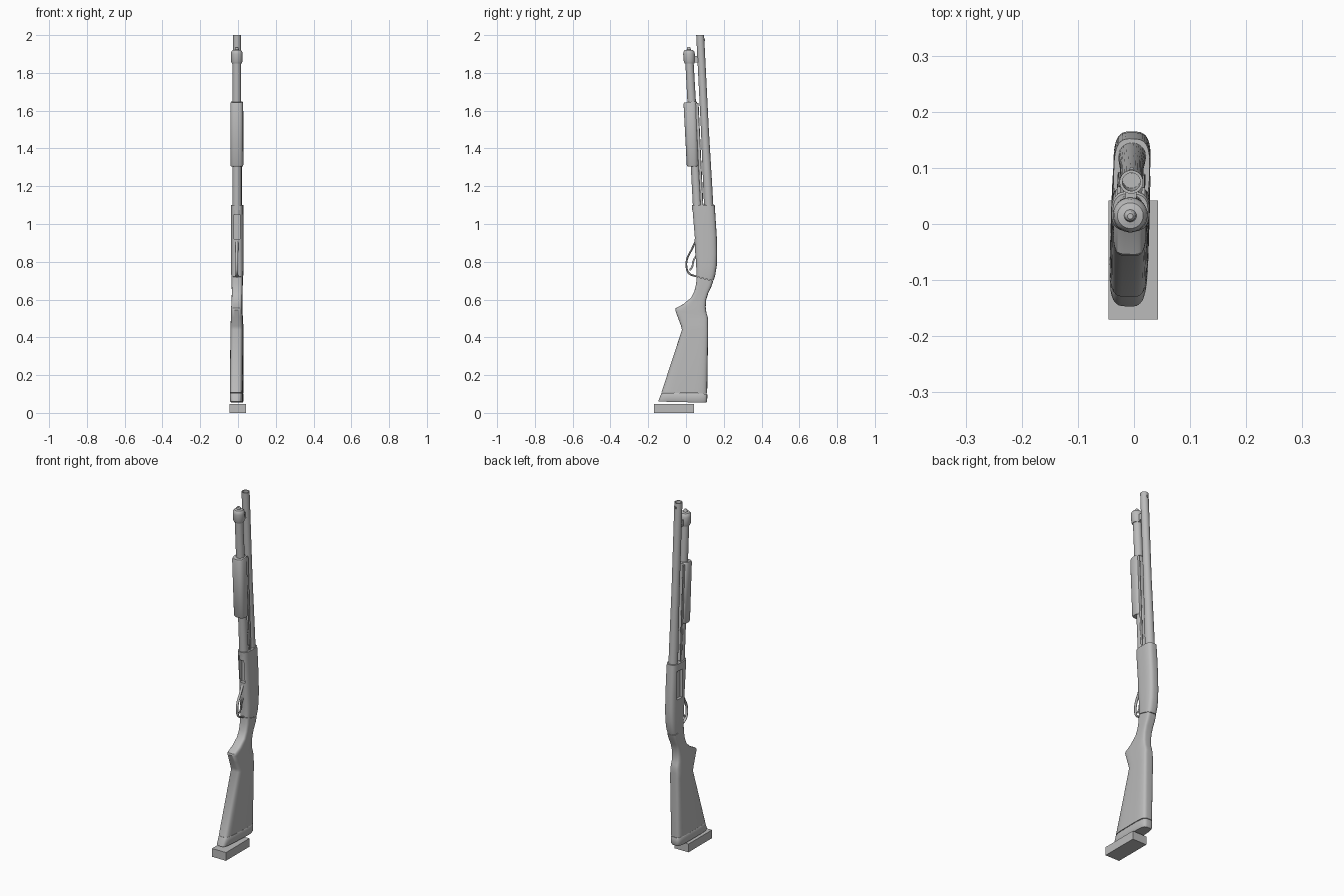
import bpy, bmesh
from math import cos, sin, pi, copysign, radians

cube = bpy.data.objects.get("Cube")
if cube:
    bpy.data.objects.remove(cube)

grey = bpy.data.materials.new("plain grey")
grey.use_nodes = True
COLOUR = (0.5, 0.5, 0.5, 1)
grey.diffuse_color = COLOUR
grey.node_tree.nodes["Principled BSDF"].inputs["Base Color"].default_value = COLOUR


def finish(obj, angle=35):
    """Give an object its colour, shading and the slight turn of the whole gun."""
    obj.data.materials.append(grey)
    obj.location.x = -0.007
    obj.rotation_euler.z = -0.03
    bpy.ops.object.select_all(action='DESELECT')
    obj.select_set(True)
    bpy.context.view_layer.objects.active = obj
    if obj.type == 'MESH':
        bpy.ops.object.shade_smooth_by_angle(angle=radians(angle))
    return obj


def mesh_object(name, bm):
    bmesh.ops.recalc_face_normals(bm, faces=bm.faces)
    mesh = bpy.data.meshes.new(name)
    bm.to_mesh(mesh)
    bm.free()
    obj = bpy.data.objects.new(name, mesh)
    bpy.context.collection.objects.link(obj)
    return obj


def loft(name, sections, power=2.0, sides=32, x=0):
    """Skin rounded sections (front y, front z, back y, back z, half width)."""
    bm = bmesh.new()
    rings = []
    for y0, z0, y1, z1, half in sections:
        ring = []
        for i in range(sides):
            a = 2 * pi * (i + 0.5) / sides
            u = copysign(abs(cos(a)) ** (2 / power), cos(a))
            t = 0.5 + 0.5 * copysign(abs(sin(a)) ** (2 / power), sin(a))
            ring.append(bm.verts.new((x + u * half, y0 + t * (y1 - y0), z0 + t * (z1 - z0))))
        rings.append(ring)
    for a, b in zip(rings, rings[1:]):
        for i in range(sides):
            j = (i + 1) % sides
            bm.faces.new((a[i], a[j], b[j], b[i]))
    bm.faces.new(rings[0])
    bm.faces.new(rings[-1])
    return finish(mesh_object(name, bm))


def tube(name, profile, axis, sides=32):
    """Turned part: profile of (z, radius) along a leaning axis y(z)."""
    return loft(name, [(axis(z) - r, z, axis(z) + r, z, r) for z, r in profile], sides=sides)


def box(name, x, y, z):
    bm = bmesh.new()
    bmesh.ops.create_cube(bm, size=1)
    for v in bm.verts:
        v.co = [lo + (c + 0.5) * (hi - lo) for c, (lo, hi) in zip(v.co, (x, y, z))]
    return mesh_object(name, bm)


def rod(name, points, radius, flat=1.0):
    """Bent rod through a few (y, z) points."""
    curve = bpy.data.curves.new(name, 'CURVE')
    curve.dimensions = '3D'
    curve.bevel_depth = radius
    curve.bevel_resolution = 3
    curve.use_fill_caps = True
    spline = curve.splines.new('BEZIER')
    spline.bezier_points.add(len(points) - 1)
    for p, (y, z) in zip(spline.bezier_points, points):
        p.co = (0, y, z)
        p.handle_left_type = p.handle_right_type = 'AUTO'
    obj = bpy.data.objects.new(name, curve)
    bpy.context.collection.objects.link(obj)
    obj.scale.x = flat
    return finish(obj)


def barrel_y(z):
    return 0.075 + 0.05 * (2 - z)


def magazine_y(z):
    return 0.016 + 0.055 * (1.9 - z)


# Barrel with open muzzle, sight bead and hanger ring
tube("barrel", [(1.05, 0.025), (1.2, 0.024), (1.5, 0.021), (2, 0.021), (2, 0.016), (1.9, 0.016)], barrel_y)
loft("sight_bead", [(0.09, 1.968, 0.102, 1.968, 0.004), (0.09, 1.98, 0.102, 1.98, 0.004)], sides=12)
loft("barrel_hanger", [(0.03, 1.855, 0.075, 1.855, 0.01), (0.03, 1.89, 0.07, 1.89, 0.01)], 4)

# Magazine tube and its cap
tube("magazine_tube", [(1.05, 0.024), (1.87, 0.022)], magazine_y)
tube("magazine_cap", [(1.85, 0.026), (1.86, 0.030), (1.9, 0.031), (1.912, 0.029), (1.92, 0.023),
                      (1.923, 0.011), (1.934, 0.009), (1.938, 0.005)], magazine_y)

# Sliding fore-end around the tube, with two action bars
loft("fore_end", [(0.008, 1.305, 0.062, 1.305, 0.031), (0.004, 1.312, 0.068, 1.312, 0.034),
                  (-0.013, 1.635, 0.058, 1.645, 0.034), (-0.010, 1.643, 0.054, 1.65, 0.031)], 2.8)
for side, label in ((-1, "right"), (1, "left")):
    loft(label + "_action_bar", [(0.078, 1.08, 0.092, 1.08, 0.003), (0.05, 1.64, 0.066, 1.64, 0.003)],
         4, 16, x=side * 0.022)

# Receiver with ejection and loading ports cut in
receiver = loft("receiver", [
    (0.055, 0.722, 0.146, 0.70, 0.030), (0.055, 0.74, 0.155, 0.73, 0.032),
    (0.054, 0.79, 0.163, 0.78, 0.033), (0.048, 0.86, 0.165, 0.84, 0.033),
    (0.045, 0.93, 0.163, 0.93, 0.033), (0.036, 1.04, 0.156, 1.04, 0.033),
    (0.031, 1.1, 0.152, 1.1, 0.032)], 3.2, 40)
cuts = [box("ejection_cutter", (-0.06, -0.018), (0.085, 0.13), (0.9, 1.06)),
        box("loading_cutter", (-0.016, 0.016), (0, 0.065), (0.92, 1.075))]
for cutter in cuts:
    cutter.hide_render = True
    cutter.location.x, cutter.rotation_euler.z = -0.007, -0.03
    cut = receiver.modifiers.new("port", 'BOOLEAN')
    cut.operation, cut.object = 'DIFFERENCE', cutter
    # ports must be cut before the shading modifier
    receiver.modifiers.move(len(receiver.modifiers) - 1, 0)
bpy.context.view_layer.objects.active = receiver
for name in [m.name for m in receiver.modifiers if m.type == 'BOOLEAN']:
    bpy.ops.object.modifier_apply(modifier=name)
for cutter in cuts:
    bpy.data.objects.remove(cutter)

# Trigger guard and trigger
rod("trigger_guard", [(0.052, 0.91), (0.03, 0.865), (0.006, 0.815), (0.003, 0.77), (0.015, 0.74),
                      (0.055, 0.722)], 0.005, 1.5)
rod("trigger", [(0.055, 0.835), (0.038, 0.80), (0.033, 0.775), (0.02, 0.755)], 0.005, 0.8)

# Stock: wrist, grip bump and butt
loft("stock", [
    (0.056, 0.72, 0.144, 0.698, 0.029), (0.054, 0.685, 0.135, 0.67, 0.029),
    (0.045, 0.645, 0.118, 0.635, 0.028), (0.028, 0.61, 0.107, 0.6, 0.028),
    (-0.015, 0.575, 0.104, 0.56, 0.029), (-0.054, 0.555, 0.108, 0.53, 0.030),
    (-0.057, 0.545, 0.113, 0.515, 0.030), (-0.043, 0.505, 0.117, 0.495, 0.031),
    (-0.026, 0.46, 0.117, 0.47, 0.033), (-0.021, 0.44, 0.117, 0.44, 0.034),
    (-0.13, 0.108, 0.112, 0.103, 0.034)], 4.5, 40)
loft("butt_pad", [
    (-0.129, 0.106, 0.111, 0.101, 0.032), (-0.131, 0.102, 0.113, 0.097, 0.0345),
    (-0.145, 0.066, 0.112, 0.062, 0.0345), (-0.147, 0.06, 0.108, 0.054, 0.031)], 4.5, 40)

# Block beneath the butt
block = box("base_block", (-0.045, 0.043), (-0.17, 0.042), (0, 0.047))
block.data.materials.append(grey)
